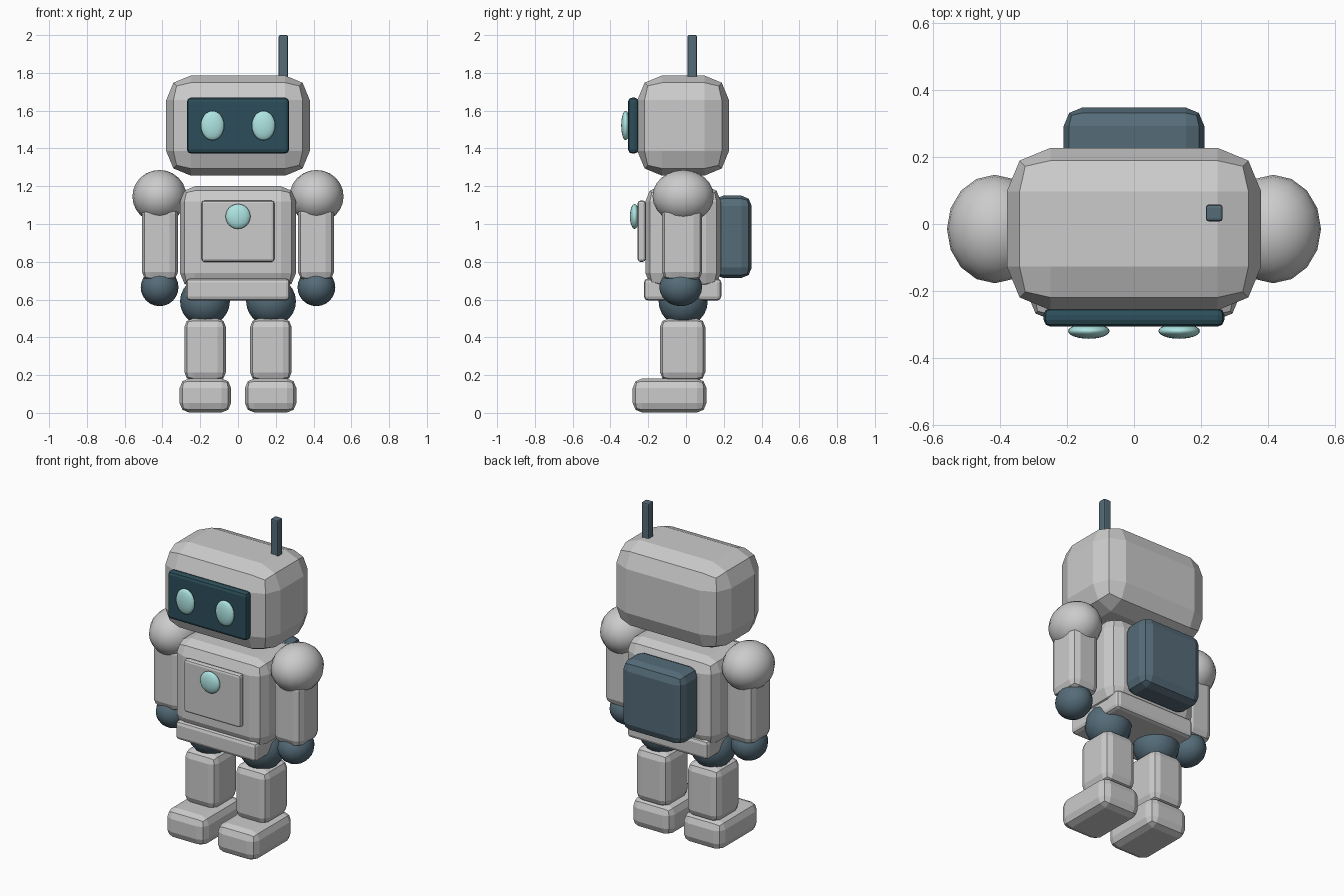
import bpy

if "Cube" in bpy.data.objects:
    bpy.data.objects.remove(bpy.data.objects["Cube"])

Y = -0.015  # depth centre of the body


def paint(name, rgb):
    m = bpy.data.materials.new(name)
    m.diffuse_color = (*rgb, 1)
    m.use_nodes = True
    m.node_tree.nodes["Principled BSDF"].inputs["Base Color"].default_value = m.diffuse_color
    return m


DARK = paint("slate", (0.09, 0.15, 0.19))
SCREEN = paint("screen", (0.025, 0.075, 0.10))
GLOW = paint("glow", (0.42, 0.78, 0.76))


def finish(ob, name, mat):
    ob.name = name
    if mat:
        ob.data.materials.append(mat)
    return ob


def box(name, loc, size, bevel, mat=None, segments=2):
    """Flat-faced block with rounded edges."""
    bpy.ops.mesh.primitive_cube_add(size=1, location=loc)
    ob = bpy.context.object
    ob.scale = size
    bpy.ops.object.transform_apply(location=False, rotation=False, scale=True)
    mod = ob.modifiers.new("rounding", 'BEVEL')
    mod.width, mod.segments = bevel, segments
    return finish(ob, name, mat)


def ball(name, loc, radii, mat=None, segments=16, rings=12):
    """Smooth ellipsoid."""
    bpy.ops.mesh.primitive_uv_sphere_add(segments=segments, ring_count=rings,
                                         radius=1, location=loc)
    ob = bpy.context.object
    ob.scale = radii
    bpy.ops.object.transform_apply(location=False, rotation=False, scale=True)
    bpy.ops.object.shade_smooth()
    return finish(ob, name, mat)


# Head, visor and antenna
box("head", (0, Y, 1.521), (0.76, 0.485, 0.53), 0.13)
box("visor", (0, -0.279, 1.521), (0.54, 0.055, 0.295), 0.02, SCREEN)
box("antenna", (0.24, 0.033, 1.86), (0.05, 0.05, 0.28), 0.008, DARK)

# Torso, chest panel, pelvis and backpack
box("torso", (0, Y, 0.93), (0.614, 0.40, 0.54), 0.08)
box("chest_panel", (0, -0.235, 0.962), (0.385, 0.042, 0.324), 0.014)
ball("chest_light", (0, -0.272, 1.04), (0.066, 0.025, 0.066), GLOW, 24)
box("pelvis", (0, -0.018, 0.653), (0.55, 0.41, 0.116), 0.022)
box("backpack", (0, 0.245, 0.932), (0.42, 0.206, 0.436), 0.055, DARK)

# Paired parts
for s, side in ((-1, "right"), (1, "left")):
    ball(f"eye_{side}", (0.135 * s, -0.32, 1.521), (0.062, 0.023, 0.078), GLOW, 24)
    ball(f"shoulder_{side}", (0.416 * s, Y, 1.146), (0.143, 0.162, 0.14))
    box(f"arm_{side}", (0.413 * s, -0.02, 0.90), (0.19, 0.212, 0.40), 0.045)
    ball(f"hand_{side}", (0.415 * s, -0.028, 0.665), (0.1, 0.113, 0.1), DARK)
    ball(f"hip_{side}", (0.175 * s, Y, 0.59), (0.132, 0.13, 0.13), DARK)
    box(f"leg_{side}", (0.174 * s, -0.018, 0.335), (0.22, 0.24, 0.33), 0.045)
    box(f"foot_{side}", (0.173 * s, -0.087, 0.092), (0.272, 0.39, 0.18), 0.05)
